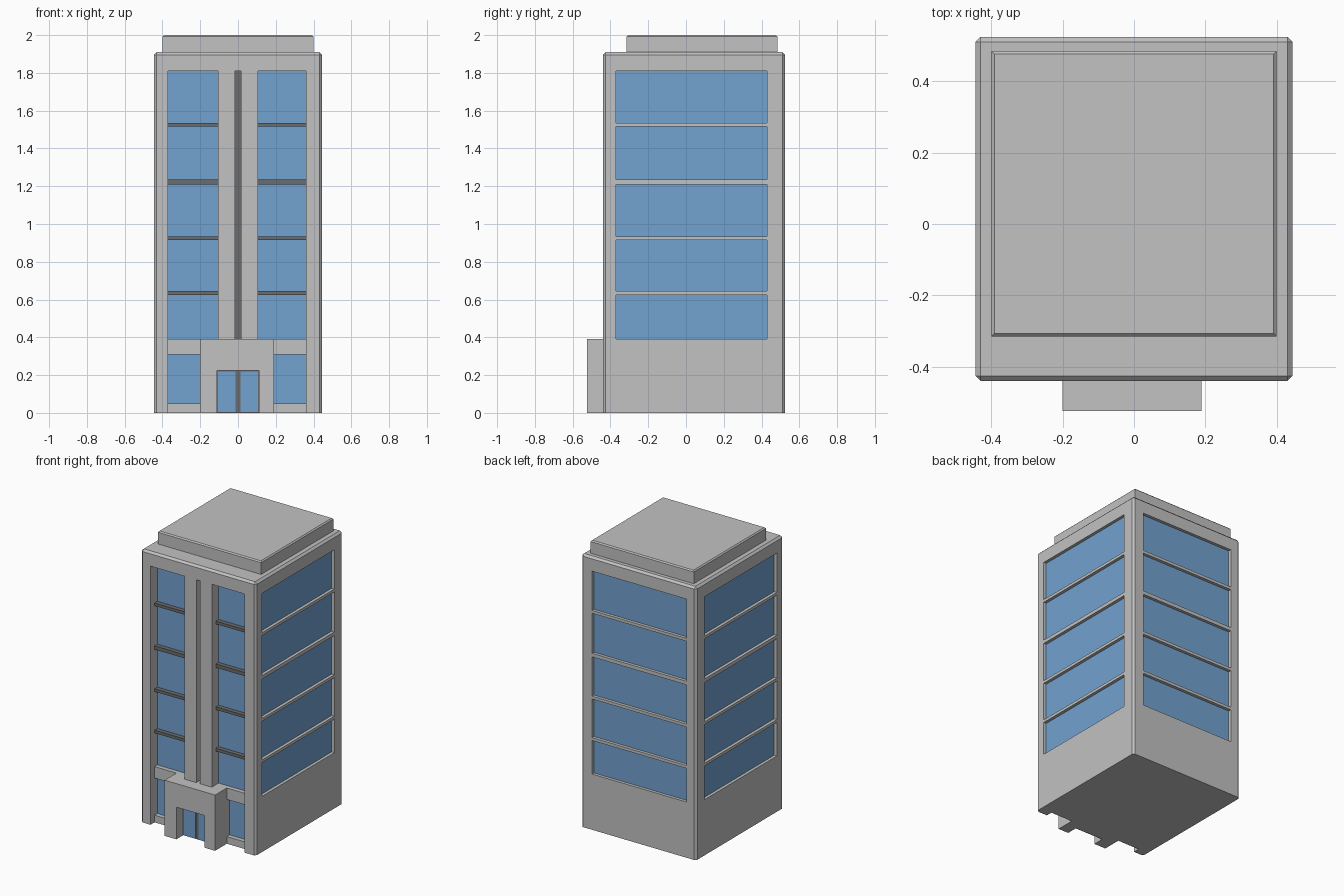
import bpy
import bmesh

cube = bpy.data.objects.get("Cube")
if cube:
    bpy.data.objects.remove(cube, do_unlink=True)


def material(name, rgb):
    m = bpy.data.materials.new(name)
    m.use_nodes = True
    m.diffuse_color = (*rgb, 1)
    m.node_tree.nodes["Principled BSDF"].inputs["Base Color"].default_value = (*rgb, 1)
    return m


CONCRETE = material("concrete grey", (0.54, 0.54, 0.54))
GLASS = material("window blue", (0.17, 0.36, 0.63))
DARK = material("dark grey", (0.15, 0.15, 0.15))


def box(name, x, y, z, mat, bevel=0, pick=None):
    """Box from ranges; optionally chamfer the edges chosen by pick."""
    bm = bmesh.new()
    bmesh.ops.create_cube(bm, size=1)
    for v in bm.verts:
        v.co = [r[0] if c < 0 else r[1] for c, r in zip(v.co, (x, y, z))]
    if bevel:
        edges = [e for e in bm.edges if pick(e)]
        bmesh.ops.bevel(bm, geom=edges, offset=bevel, segments=1, affect="EDGES")
    mesh = bpy.data.meshes.new(name)
    bm.to_mesh(mesh)
    bm.free()
    mesh.materials.append(mat)
    ob = bpy.data.objects.new(name, mesh)
    bpy.context.collection.objects.link(ob)
    return ob


def carve(target, cutters):
    """Subtract the cutters from the target and discard them."""
    for c in cutters:
        mod = target.modifiers.new("cut", "BOOLEAN")
        mod.operation, mod.solver, mod.object = "DIFFERENCE", "EXACT", c
        c.hide_render = True
    bpy.context.view_layer.update()
    deps = bpy.context.evaluated_depsgraph_get()
    mesh = bpy.data.meshes.new_from_object(target.evaluated_get(deps))
    target.modifiers.clear()
    target.data = mesh
    for c in cutters:
        bpy.data.objects.remove(c, do_unlink=True)


def not_bottom(e):
    return any(v.co.z > 0.01 for v in e.verts)


def top_edge(e):
    zs = [v.co.z for v in e.verts]
    return min(zs) > 1.95


W, FRONT, BACK, ROOF = 0.445, -0.44, 0.525, 1.91
FLOORS = [(0.39, 0.625), (0.645, 0.915), (0.935, 1.21), (1.235, 1.515), (1.535, 1.81)]
BAYS = {"right": (-0.37, -0.105), "left": (0.105, 0.36)}
SIDE_Y, BACK_X = (-0.37, 0.43), (-0.37, 0.36)
BAY_Y, BAR_Y, INSET = -0.36, -0.395, 0.025

# Tower shell with front bays, central groove and window recesses
shell = box("tower", (-W, W), (FRONT, BACK), (0, ROOF), CONCRETE, 0.014, not_bottom)
cuts = [box("bay_cutter", x, (-0.6, BAY_Y), (-0.1, 1.81), CONCRETE) for x in BAYS.values()]
cuts.append(box("groove_cutter", (-0.015, 0.015), (-0.6, -0.395), (0.3, 1.81), DARK))
for z in FLOORS:
    cuts.append(box("left_cutter", (W - INSET, 0.6), SIDE_Y, z, CONCRETE))
    cuts.append(box("right_cutter", (-0.6, -W + INSET), SIDE_Y, z, CONCRETE))
    cuts.append(box("back_cutter", BACK_X, (BACK - INSET, 0.7), z, CONCRETE))
carve(shell, cuts)

# Rooftop block
box("roof_block", (-0.4, 0.4), (-0.315, 0.485), (ROOF - 0.01, 2), CONCRETE, 0.008, top_edge)

# Glazing in the side and back recesses
T = 0.004
for i, z in enumerate(FLOORS, 1):
    box(f"left_window_{i}", (W - INSET - T, W - INSET + T), SIDE_Y, z, GLASS)
    box(f"right_window_{i}", (-W + INSET - T, -W + INSET + T), SIDE_Y, z, GLASS)
    box(f"back_window_{i}", BACK_X, (BACK - INSET - T, BACK - INSET + T), z, GLASS)

# Front bays: glass, floor bars, spandrel and ground sill
for side, x in BAYS.items():
    box(f"{side}_bay_glass", x, (BAY_Y - T, BAY_Y + T), (0.02, 1.81), GLASS)
    for i, (lower, upper) in enumerate(zip(FLOORS, FLOORS[1:]), 1):
        box(f"{side}_floor_bar_{i}", x, (BAR_Y, BAY_Y), (lower[1], upper[0]), DARK)
    box(f"{side}_spandrel", x, (BAR_Y, BAY_Y), (0.31, 0.39), CONCRETE)
    box(f"{side}_ground_sill", x, (BAR_Y, BAY_Y), (0, 0.05), CONCRETE)

# Dark strip at the back of the central groove
box("groove_strip", (-0.015, 0.015), (-0.399, -0.391), (0.39, 1.81), DARK)

# Entrance porch with a doorway
porch = box("porch", (-0.2, 0.19), (-0.525, BAY_Y), (0, 0.39), CONCRETE)
carve(porch, [box("doorway_cutter", (-0.11, 0.11), (-0.7, -0.445), (-0.1, 0.225), CONCRETE)])

# Double door
box("door_frame", (-0.11, 0.11), (-0.449, -0.442), (0, 0.225), DARK)
for side, x in (("right", (-0.105, -0.012)), ("left", (0.012, 0.105))):
    box(f"{side}_door_glass", x, (-0.454, -0.446), (0.004, 0.219), GLASS)
